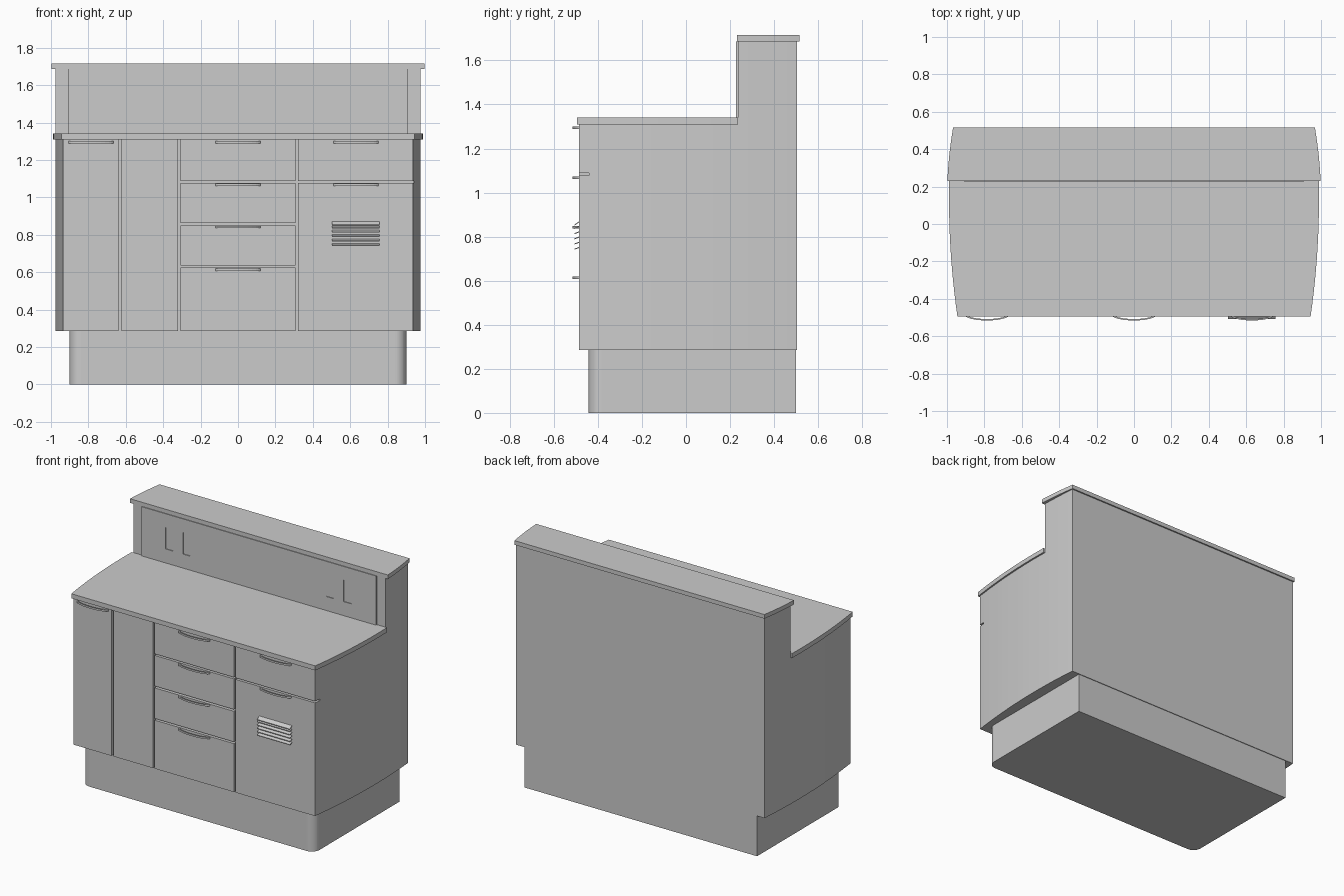
import bpy, bmesh, math
from mathutils import Vector

if "Cube" in bpy.data.objects:
    bpy.data.objects.remove(bpy.data.objects["Cube"])


def prism(name, pts, lo, hi, axis='z'):
    """Extrude a polygon: plan (x, y) along z, or side profile (y, z) along x."""
    bm = bmesh.new()
    co = (lambda p: (p[0], p[1], lo)) if axis == 'z' else (lambda p: (lo, p[0], p[1]))
    face = bm.faces.new([bm.verts.new(co(p)) for p in pts])
    ext = bmesh.ops.extrude_face_region(bm, geom=[face])
    move = Vector((0, 0, hi - lo)) if axis == 'z' else Vector((hi - lo, 0, 0))
    bmesh.ops.translate(bm, vec=move, verts=[v for v in ext['geom'] if isinstance(v, bmesh.types.BMVert)])
    bmesh.ops.recalc_face_normals(bm, faces=bm.faces)
    me = bpy.data.meshes.new(name)
    bm.to_mesh(me)
    bm.free()
    ob = bpy.data.objects.new(name, me)
    bpy.context.collection.objects.link(ob)
    return ob


def box(name, x0, x1, y0, y1, z0, z1):
    return prism(name, [(x0, y0), (x1, y0), (x1, y1), (x0, y1)], z0, z1)


def bowed(y0, y1, width, bow, n=12):
    """Plan outline with straight front and back and bowed sides."""
    ys = [y0 + (y1 - y0) * i / n for i in range(n + 1)]
    side = [(width - bow * (y - 0.13) ** 2, y) for y in ys]
    return side + [(-x, y) for x, y in reversed(side)]


FRONT, CARCASS = -0.485, -0.44
BOT, TOP = 0.285, 1.31
edge = lambda y: 0.977 - 0.11 * (y - 0.13) ** 2

# Plinth with rounded front corners
r, hw, yf = 0.06, 0.90, -0.443
corner = [(hw - r + r * math.sin(a), yf + r - r * math.cos(a))
          for a in [math.pi / 2 * i / 8 for i in range(9)]]
plinth_plan = corner + [(hw, 0.5), (-hw, 0.5)] + [(-x, y) for x, y in reversed(corner)]
prism("plinth", plinth_plan, 0, BOT)

# Carcass, tall rear wall, worktop and cap shelf
prism("carcass", bowed(CARCASS, 0.236, 0.977, 0.11), BOT, TOP)
prism("rear_wall", bowed(0.236, 0.505, 0.977, 0.11, 6), BOT, 1.686)
prism("worktop", bowed(-0.495, 0.236, 0.989, 0.115), TOP, 1.342)
prism("cap_shelf", bowed(0.231, 0.515, 1.0, 0.22, 6), 1.686, 1.715)

# Backsplash panel with shallow socket recesses
panel = box("backsplash_panel", -0.91, 0.91, 0.226, 0.237, 1.342, 1.686)
for i, x in enumerate((-0.72, -0.585, 0.525, 0.66)):
    cutter = box(f"socket_cutter_{i}", x, x + 0.06, 0.2, 0.231, 1.44, 1.59)
    cutter.hide_render = True
    cutter.hide_viewport = True
    mod = panel.modifiers.new("socket", 'BOOLEAN')
    mod.operation = 'DIFFERENCE'
    mod.object = cutter


# Front doors and drawers; outer ends follow the bowed sides
def front(name, x0, x1, z0, z1):
    left = lambda y: -edge(y) if x0 is None else x0
    right = lambda y: edge(y) if x1 is None else x1
    prism(name, [(left(FRONT), FRONT), (right(FRONT), FRONT),
                 (right(CARCASS), CARCASS), (left(CARCASS), CARCASS)], z0, z1)


front("left_door", None, -0.64, BOT, TOP)
front("narrow_door", -0.624, -0.32, BOT, TOP)
for i, (z0, z1) in enumerate([(BOT, 0.624), (0.636, 0.85), (0.863, 1.077), (1.088, TOP)]):
    front(f"drawer_{i}", -0.307, 0.307, z0, z1)
front("right_door", 0.32, None, BOT, 1.077)
front("right_drawer", 0.32, None, 1.088, TOP)


# Bow handles
def handle(x, z):
    def arc(half, depth):
        return [(x + half * math.sin(t), FRONT + 0.002 - depth * math.cos(t))
                for t in [math.pi * (i / 14 - 0.5) for i in range(15)]]
    prism("handle", arc(0.122, 0.033) + arc(0.108, 0.025)[::-1], z - 0.006, z + 0.006)


for z in (1.295, 1.067, 0.842, 0.613):
    handle(0, z)
handle(-0.786, 1.295)
handle(0.631, 1.295)
handle(0.631, 1.067)

# Vent louvres on the right door
for i in range(6):
    z = 0.872 - i * 0.0235
    tilt = 0.018 if i == 0 else 0.009
    prism(f"vent_slat_{i}", [(FRONT + 0.002, z), (FRONT - 0.022, z - tilt),
                             (FRONT - 0.022, z - tilt - 0.005), (FRONT + 0.002, z - 0.005)],
          0.503, 0.757, 'x')
